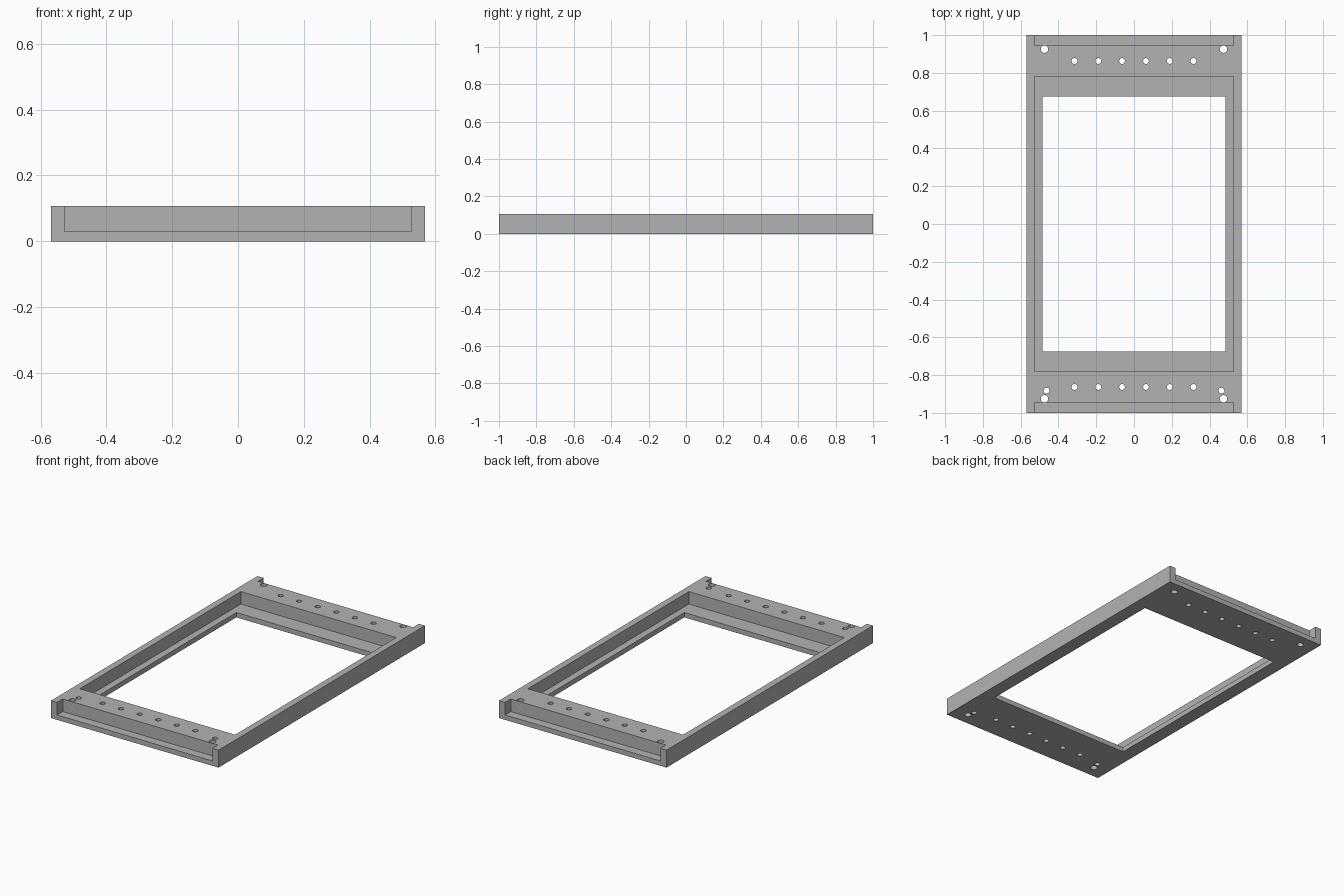
import bpy
import bmesh
from mathutils import Matrix, Vector

if "Cube" in bpy.data.objects:
    bpy.data.objects.remove(bpy.data.objects["Cube"], do_unlink=True)

HEIGHT, STEP = 0.107, 0.03      # full thickness, height of the lower ledges
HALF_X, HALF_Y = 0.568, 1.0

grey = bpy.data.materials.new("plain grey")
grey.use_nodes = True
colour = (0.45, 0.45, 0.45, 1)
grey.diffuse_color = colour
grey.node_tree.nodes["Principled BSDF"].inputs["Base Color"].default_value = colour


def add_box(bm, low, high):
    low, high = Vector(low), Vector(high)
    place = Matrix.Translation((low + high) / 2) @ Matrix.Diagonal((*(high - low), 1))
    bmesh.ops.create_cube(bm, size=1, matrix=place)


def add_drill(bm, x, y, radius):
    bmesh.ops.create_cone(bm, cap_ends=True, segments=24, radius1=radius, radius2=radius,
                          depth=1, matrix=Matrix.Translation((x, y, 0)))


def make_object(name, bm):
    mesh = bpy.data.meshes.new(name)
    bm.to_mesh(mesh)
    bm.free()
    mesh.materials.append(grey)
    obj = bpy.data.objects.new(name, mesh)
    bpy.context.collection.objects.link(obj)
    return obj


def cut(target, name, bm):
    cutter = make_object(name, bm)
    cutter.hide_render = True
    mod = target.modifiers.new(name, 'BOOLEAN')
    mod.operation, mod.solver, mod.object = 'DIFFERENCE', 'EXACT', cutter
    bpy.context.view_layer.objects.active = target
    bpy.ops.object.modifier_apply(modifier=name)
    bpy.data.objects.remove(cutter, do_unlink=True)


# Solid slab
bm = bmesh.new()
add_box(bm, (-HALF_X, -HALF_Y, 0), (HALF_X, HALF_Y, HEIGHT))
frame = make_object("rectangular_frame", bm)

# Recess in the top, and a notch along each end
bm = bmesh.new()
add_box(bm, (-0.527, -0.78, STEP), (0.527, 0.78, 1))
for side in (-1, 1):
    ends = sorted((side * 0.945, side * 1.2))
    add_box(bm, (-0.527, ends[0], STEP), (0.527, ends[1], 1))
cut(frame, "recess_cutter", bm)

# Large window through the ledge
bm = bmesh.new()
add_box(bm, (-0.484, -0.675, -1), (0.484, 0.675, 1))
cut(frame, "window_cutter", bm)

# Rows of small holes, corner holes, and two extra holes at the front
bm = bmesh.new()
for side in (-1, 1):
    for i in range(6):
        add_drill(bm, (i - 2.5) * 0.126, side * 0.863, 0.0155)
    for x in (-0.474, 0.474):
        add_drill(bm, x, side * 0.925, 0.0195)
for x in (-0.463, 0.463):
    add_drill(bm, x, -0.882, 0.0155)
cut(frame, "hole_cutter", bm)

# Flat faces with smooth hole walls
bpy.ops.object.select_all(action='DESELECT')
frame.select_set(True)
bpy.context.view_layer.objects.active = frame
bpy.ops.object.shade_smooth_by_angle()
